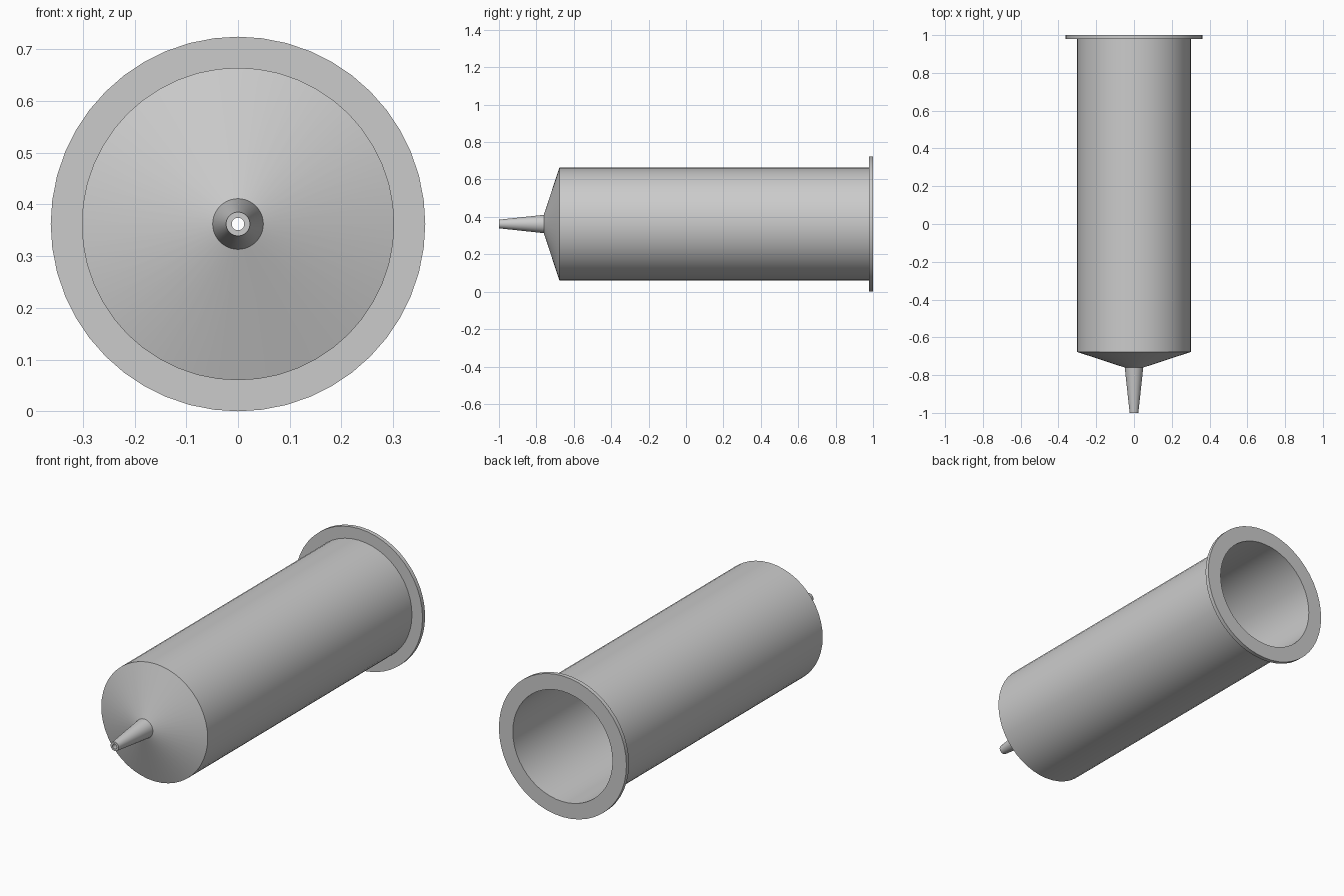
import bpy, bmesh
from math import tau, sin, cos, radians

if "Cube" in bpy.data.objects:
    bpy.data.objects.remove(bpy.data.objects["Cube"])

AXIS_Z = 0.362
SIDES = 48


def lathe(name, profile):
    """Revolve a closed (radius, y) profile around the horizontal y axis."""
    bm = bmesh.new()
    rings = []
    for i in range(SIDES):
        a = tau * i / SIDES
        rings.append([bm.verts.new((r * sin(a), y, AXIS_Z + r * cos(a))) for r, y in profile])
    n = len(profile)
    for i in range(SIDES):
        p, q = rings[i], rings[(i + 1) % SIDES]
        for j in range(n):
            k = (j + 1) % n
            bm.faces.new((p[j], p[k], q[k], q[j]))
    bmesh.ops.recalc_face_normals(bm, faces=bm.faces)
    mesh = bpy.data.meshes.new(name)
    bm.to_mesh(mesh)
    bm.free()
    obj = bpy.data.objects.new(name, mesh)
    bpy.context.collection.objects.link(obj)
    bpy.ops.object.select_all(action='DESELECT')
    obj.select_set(True)
    bpy.context.view_layer.objects.active = obj
    bpy.ops.object.shade_smooth_by_angle(angle=radians(30))
    return obj


# Hollow barrel: flange, tube, shoulder cone and nozzle outside, then the bore inside
outside = [(0.362, 1.0), (0.362, 0.979), (0.302, 0.979), (0.302, -0.677),
           (0.049, -0.76), (0.023, -1.0)]
inside = [(0.012, -1.0), (0.036, -0.745), (0.283, -0.664), (0.283, 1.0)]
lathe("syringe_barrel", outside + inside)
